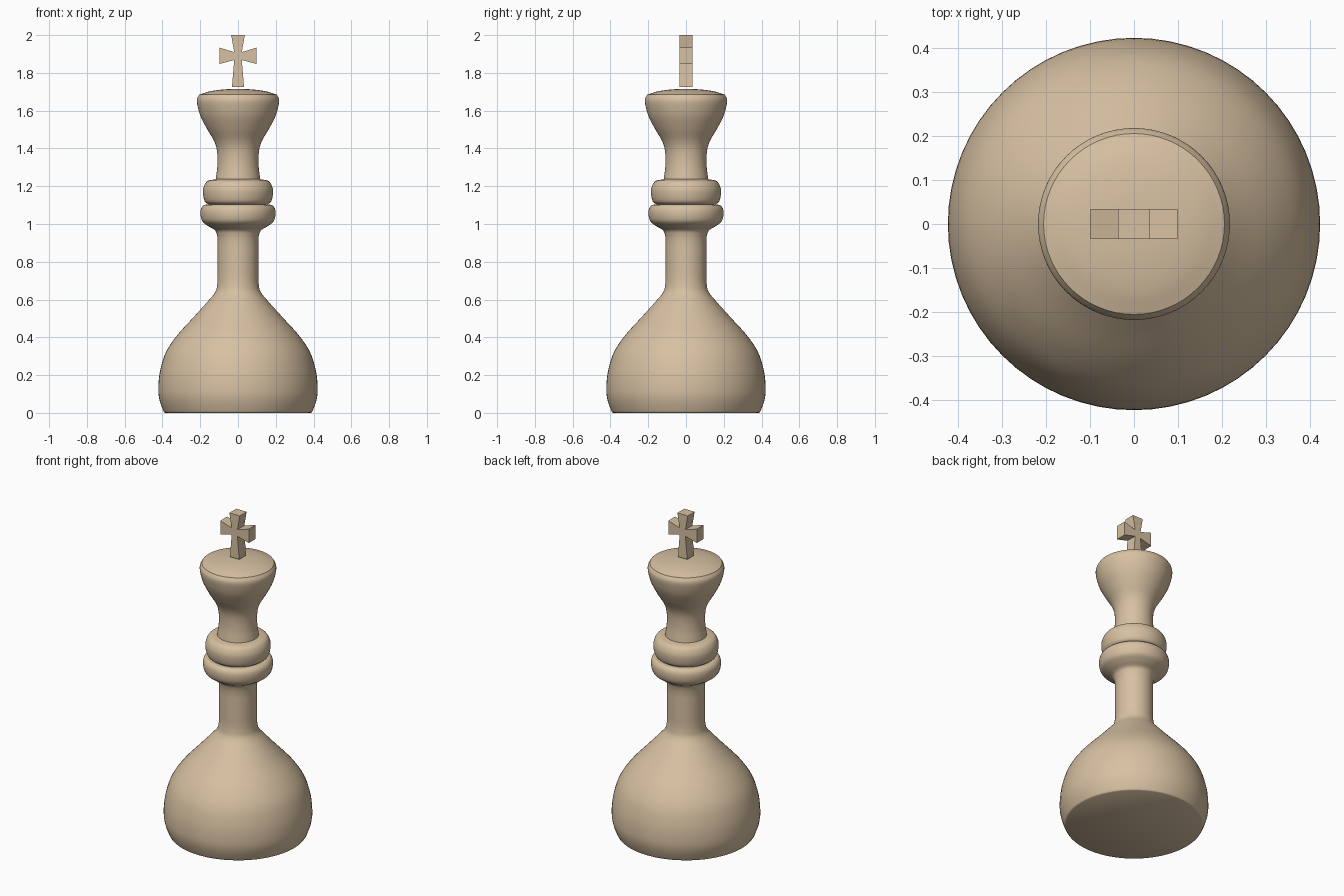
import bpy, bmesh, math
from mathutils import Vector

if "Cube" in bpy.data.objects:
    bpy.data.objects.remove(bpy.data.objects["Cube"])


def smooth_curve(pts, steps=5):
    """Catmull-Rom curve through (radius, height) points."""
    p = [Vector(q) for q in pts]
    p = [2 * p[0] - p[1]] + p + [2 * p[-1] - p[-2]]
    out = []
    for a, b, c, d in zip(p, p[1:], p[2:], p[3:]):
        for i in range(steps):
            t = i / steps
            out.append(0.5 * (2 * b + (c - a) * t + (2 * a - 5 * b + 4 * c - d) * t**2
                              + (3 * b - a - 3 * c + d) * t**3))
    return out + [p[-2]]


def finish(name, bm):
    bmesh.ops.recalc_face_normals(bm, faces=bm.faces)
    me = bpy.data.meshes.new(name)
    bm.to_mesh(me)
    bm.free()
    ob = bpy.data.objects.new(name, me)
    bpy.context.collection.objects.link(ob)
    me.materials.append(wood)
    return ob


def lathe(name, sections, segments=64):
    bm = bmesh.new()
    pts = [Vector((0, sections[0][0][1]))]
    for s in sections:
        pts += smooth_curve(s)
    pts.append(Vector((0, sections[-1][-1][1])))
    vs = [bm.verts.new((max(r, 0), 0, z)) for r, z in pts]
    edges = [bm.edges.new(e) for e in zip(vs, vs[1:])]
    bmesh.ops.spin(bm, geom=vs + edges, cent=(0, 0, 0), axis=(0, 0, 1),
                   angle=math.tau, steps=segments)
    bmesh.ops.remove_doubles(bm, verts=bm.verts, dist=1e-5)
    ob = finish(name, bm)
    bpy.context.view_layer.objects.active = ob
    ob.select_set(True)
    bpy.ops.object.shade_smooth_by_angle(angle=math.radians(35))
    ob.select_set(False)


wood = bpy.data.materials.new("wood")
wood.diffuse_color = (0.68, 0.53, 0.36, 1)
wood.use_nodes = True
wood.node_tree.nodes["Principled BSDF"].inputs["Base Color"].default_value = wood.diffuse_color

# Turned body: bulb base, stem, two collars, flared head and shallow dome
lathe("turned_body", [
    [(0.385, 0), (0.395, 0.01), (0.416, 0.07), (0.422, 0.13), (0.413, 0.22), (0.382, 0.32),
     (0.323, 0.41), (0.237, 0.505), (0.165, 0.585), (0.12, 0.64), (0.108, 0.69)],
    [(0.108, 0.69), (0.108, 0.93)],
    [(0.108, 0.93), (0.12, 0.965), (0.155, 0.987), (0.187, 1.012), (0.198, 1.045),
     (0.196, 1.08), (0.18, 1.1), (0.155, 1.102)],
    [(0.155, 1.102), (0.176, 1.12), (0.185, 1.16), (0.182, 1.195), (0.162, 1.227),
     (0.118, 1.237)],
    [(0.118, 1.237), (0.109, 1.31), (0.111, 1.385), (0.127, 1.44), (0.165, 1.505),
     (0.198, 1.57), (0.214, 1.625), (0.217, 1.66), (0.205, 1.685)],
    [(0.205, 1.685), (0.15, 1.702), (0.08, 1.712), (0, 1.716)],
])

# Cross finial with flared arms, extruded in depth
half = [(0.032, 1.726), (0.02, 1.868), (0.099, 1.847), (0.099, 1.934), (0.02, 1.91),
        (0.036, 2.0)]
outline = half + [(-x, z) for x, z in reversed(half)]
bm = bmesh.new()
front = bm.faces.new([bm.verts.new((x, -0.034, z)) for x, z in outline])
ext = bmesh.ops.extrude_face_region(bm, geom=[front], use_keep_orig=True)
bmesh.ops.translate(bm, vec=(0, 0.068, 0),
                    verts=[v for v in ext["geom"] if isinstance(v, bmesh.types.BMVert)])
finish("cross_finial", bm)
